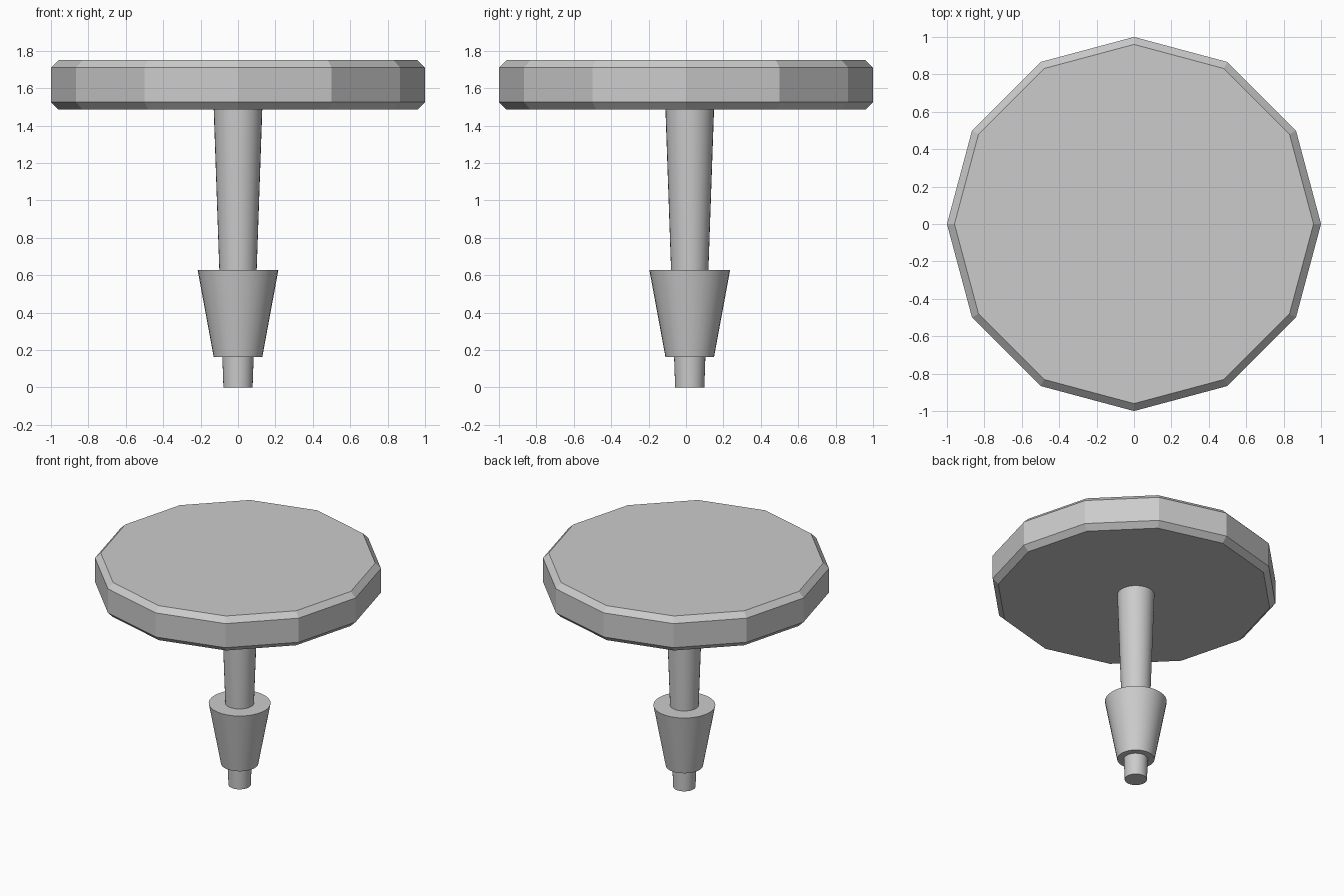
import bpy, bmesh, math

if "Cube" in bpy.data.objects:
    bpy.data.objects.remove(bpy.data.objects["Cube"])

CENTRE_Y = 0.02  # stem sits slightly behind the tabletop centre


def lathe(name, profile, sides, y=0.0, smooth=False):
    """Closed solid of revolution from (radius, z) rings, bottom to top."""
    bm = bmesh.new()
    rings = []
    for r, z in profile:
        rings.append([bm.verts.new((r * math.cos(2 * math.pi * i / sides),
                                    r * math.sin(2 * math.pi * i / sides), z))
                      for i in range(sides)])
    for low, high in zip(rings, rings[1:]):
        for i in range(sides):
            j = (i + 1) % sides
            bm.faces.new((low[i], low[j], high[j], high[i]))
    bm.faces.new(rings[0][::-1])
    bm.faces.new(rings[-1])
    mesh = bpy.data.meshes.new(name)
    bm.to_mesh(mesh)
    bm.free()
    obj = bpy.data.objects.new(name, mesh)
    obj.location.y = y
    bpy.context.collection.objects.link(obj)
    if smooth:
        bpy.ops.object.select_all(action='DESELECT')
        obj.select_set(True)
        bpy.context.view_layer.objects.active = obj
        bpy.ops.object.shade_smooth_by_angle(angle=math.radians(30))
    return obj


# Twelve-sided tabletop with chamfered rims
lathe("tabletop", [(0.96, 1.485), (1.0, 1.525), (1.0, 1.71), (0.96, 1.75)], 12)

# Tapered stem running from the floor to the tabletop
lathe("stem", [(0.078, 0.0), (0.13, 1.49)], 32, CENTRE_Y, True)

# Flared collar around the lower stem
lathe("collar", [(0.13, 0.163), (0.216, 0.628)], 32, CENTRE_Y, True)
